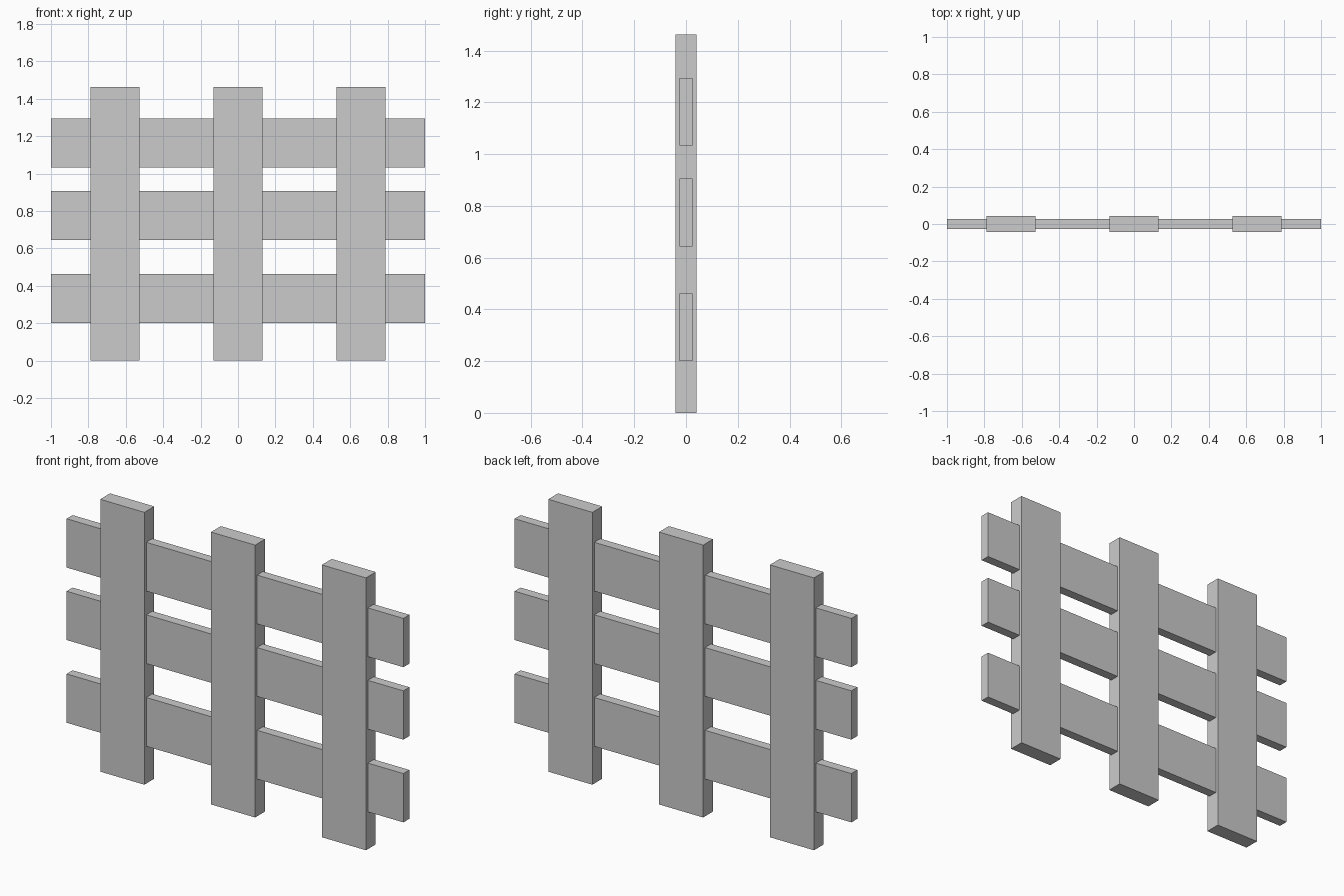
import bpy

if "Cube" in bpy.data.objects:
    bpy.data.objects.remove(bpy.data.objects["Cube"])


def board(name, center, size):
    """Flat-sided board with its size baked into the mesh."""
    bpy.ops.mesh.primitive_cube_add(size=1, location=center)
    obj = bpy.context.object
    obj.name = name
    obj.scale = size
    bpy.ops.object.transform_apply(location=False, rotation=False, scale=True)
    return obj


BOARD_WIDTH = 0.262
POST_HEIGHT = 1.462

# Thick upright posts
for name, x in (("left", -0.658), ("middle", 0.0), ("right", 0.658)):
    board(f"{name}_post", (x, 0, POST_HEIGHT / 2), (BOARD_WIDTH, 0.083, POST_HEIGHT))

# Thinner horizontal rails running through the posts
for name, z in (("lower", 0.331), ("centre", 0.775), ("upper", 1.164)):
    board(f"{name}_rail", (0, 0, z), (2.0, 0.051, BOARD_WIDTH))
